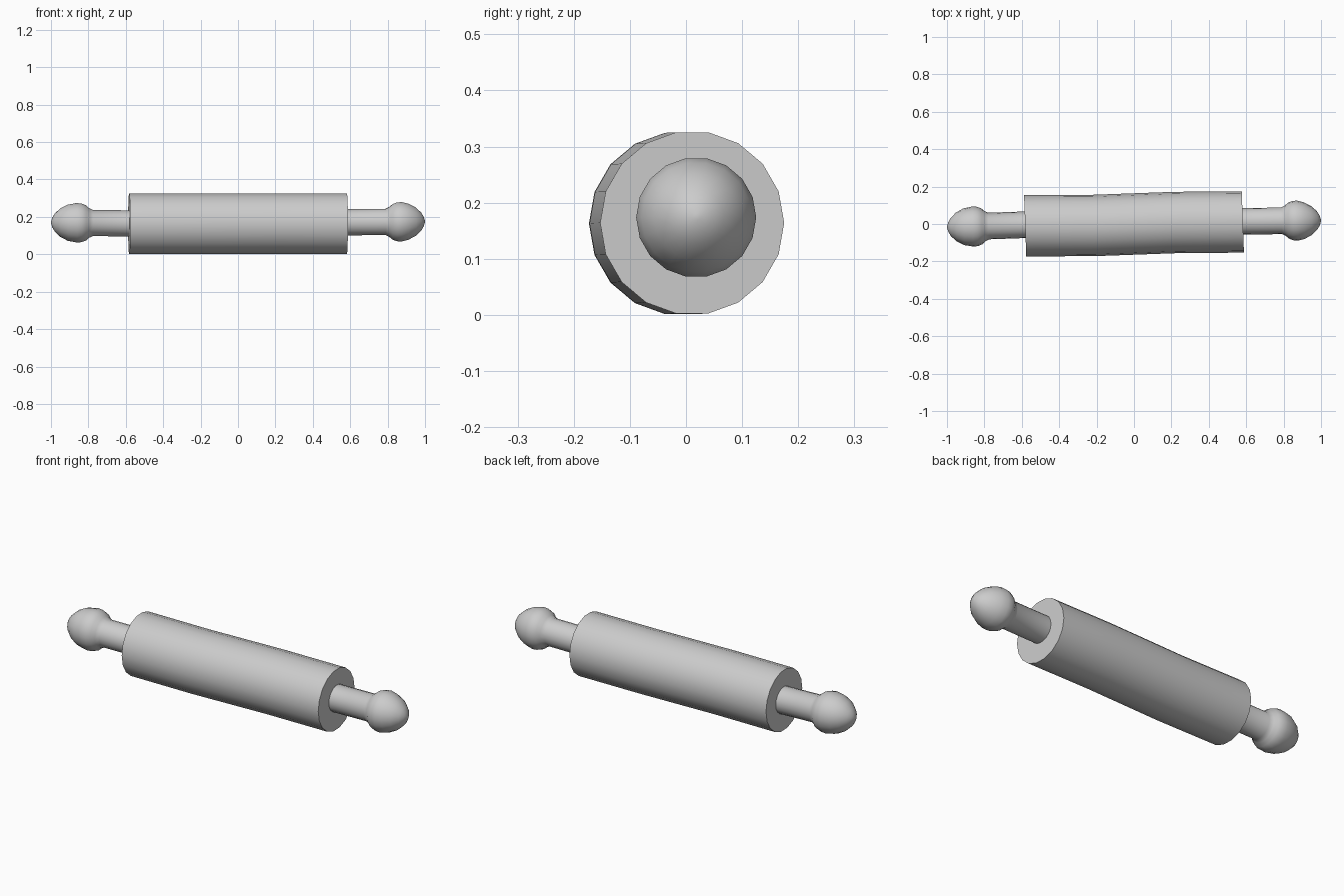
import bpy, bmesh, math

if "Cube" in bpy.data.objects:
    bpy.data.objects.remove(bpy.data.objects["Cube"])

SIDES = 18
TILT = 0.036  # slight skew of the cross-sections in plan


def loft(name, stations):
    """Skin round rings given as (x, y, z, radius); both ends are capped."""
    bm = bmesh.new()
    rings = []
    for x, y, z, r in stations:
        ring = []
        for i in range(SIDES):
            a = 2 * math.pi * i / SIDES
            dy = r * math.cos(a)
            ring.append(bm.verts.new((x - TILT * dy, y + dy, z + r * math.sin(a))))
        rings.append(ring)
    for a, b in zip(rings, rings[1:]):
        for i in range(SIDES):
            j = (i + 1) % SIDES
            bm.faces.new((a[i], a[j], b[j], b[i]))
    bm.faces.new(rings[0])
    bm.faces.new(rings[-1])
    bmesh.ops.recalc_face_normals(bm, faces=bm.faces)
    mesh = bpy.data.meshes.new(name)
    bm.to_mesh(mesh)
    bm.free()
    obj = bpy.data.objects.new(name, mesh)
    bpy.context.collection.objects.link(obj)
    bpy.ops.object.select_all(action='DESELECT')
    obj.select_set(True)
    bpy.context.view_layer.objects.active = obj
    bpy.ops.object.shade_smooth_by_angle(angle=math.radians(35))
    return obj


# Main roller, with a gentle sideways kink through its middle
loft("roller", [(-0.582, -0.009, 0.163, 0.164), (-0.22, -0.008, 0.163, 0.164),
                (0.22, 0.008, 0.164, 0.164), (0.582, 0.011, 0.164, 0.164)])

# Handle profile from inside the roller to the rounded tip: (distance, radius)
PROFILE = [(0.55, 0.071), (0.785, 0.071), (0.805, 0.081), (0.822, 0.096),
           (0.845, 0.105), (0.87, 0.107), (0.91, 0.098), (0.95, 0.077),
           (0.98, 0.048), (0.993, 0.026), (0.999, 0.006)]


def handle(name, side, y0, y1, z0, z1, shift):
    stations = []
    for d, r in PROFILE:
        t = (d - 0.58) / 0.42
        # knob of the left handle sits slightly closer to the roller
        s = shift if 0.78 < d < 0.9 else 0
        stations.append((side * (d - s), y0 + (y1 - y0) * t, z0 + (z1 - z0) * t, r))
    loft(name, stations)


handle("left_handle", -1, -0.004, -0.018, 0.165, 0.170, 0.008)
handle("right_handle", 1, 0.014, 0.020, 0.171, 0.175, -0.004)
